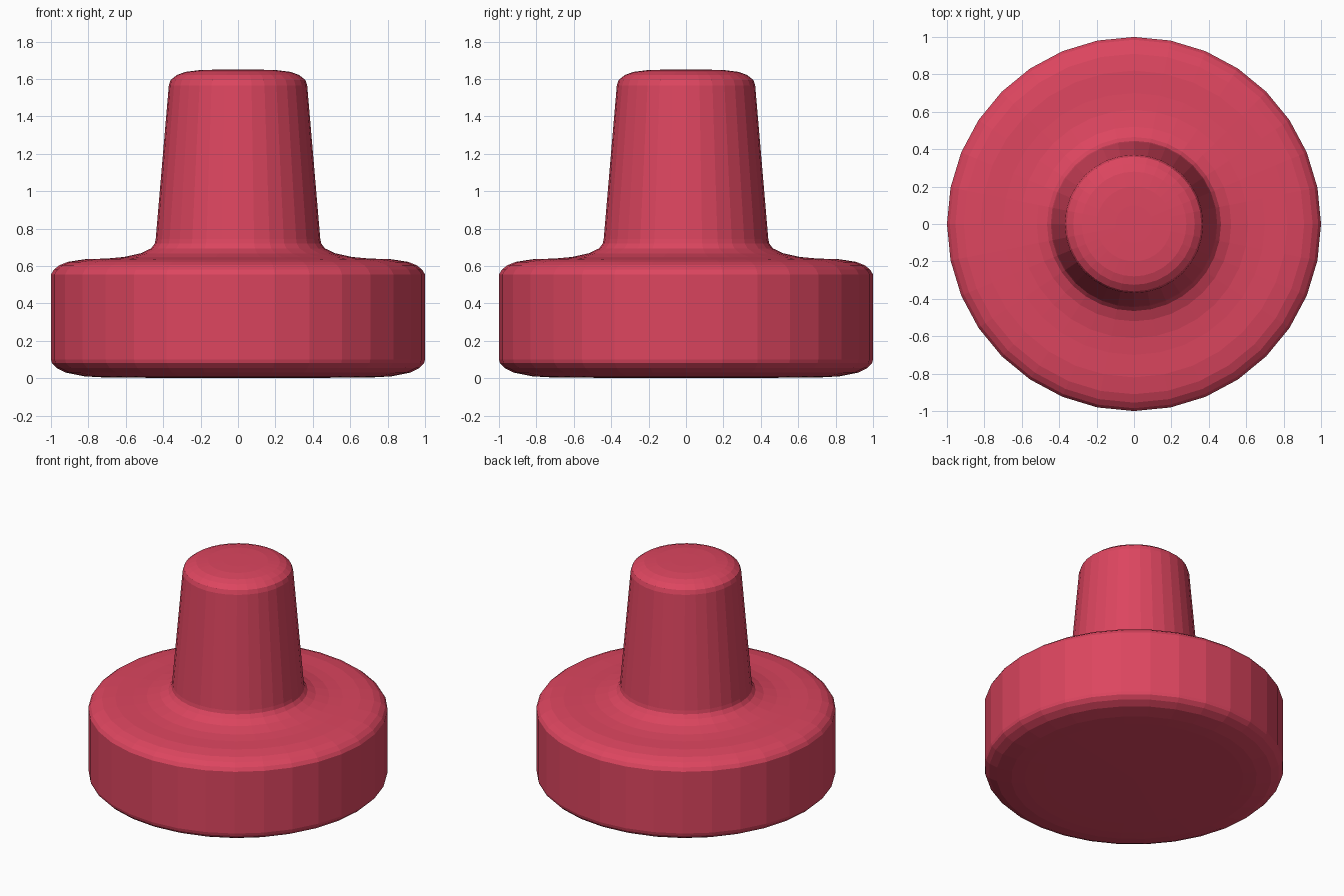
import bpy, bmesh, math

if "Cube" in bpy.data.objects:
    bpy.data.objects.remove(bpy.data.objects["Cube"])

SIDES = 32

# Half profile (radius, height): rounded base, fillet, tapered stem, soft cap
profile = [
    (0.60, 0.003), (0.73, 0.005), (0.82, 0.01), (0.92, 0.03), (0.97, 0.055), (0.995, 0.08), (1.0, 0.10),
    (1.0, 0.555), (0.985, 0.58), (0.955, 0.604), (0.91, 0.622), (0.82, 0.636),
    (0.70, 0.640), (0.61, 0.648), (0.52, 0.668), (0.465, 0.694), (0.445, 0.72),
    (0.44, 0.745), (0.37, 1.565), (0.36, 1.595), (0.325, 1.622), (0.28, 1.638),
    (0.20, 1.648), (0.10, 1.65),
]


def lathe(name, points, z_bottom, z_top):
    bm = bmesh.new()
    rings = []
    for r, z in points:
        rings.append([bm.verts.new((r * math.cos(2 * math.pi * i / SIDES),
                                    r * math.sin(2 * math.pi * i / SIDES), z))
                      for i in range(SIDES)])
    for a, b in zip(rings, rings[1:]):
        for i in range(SIDES):
            j = (i + 1) % SIDES
            bm.faces.new((a[i], a[j], b[j], b[i]))
    # Close both ends at the axis
    low = bm.verts.new((0, 0, z_bottom))
    high = bm.verts.new((0, 0, z_top))
    for i in range(SIDES):
        j = (i + 1) % SIDES
        bm.faces.new((rings[0][j], rings[0][i], low))
        bm.faces.new((rings[-1][i], rings[-1][j], high))
    mesh = bpy.data.meshes.new(name)
    bm.to_mesh(mesh)
    bm.free()
    obj = bpy.data.objects.new(name, mesh)
    bpy.context.collection.objects.link(obj)
    return obj


# One-piece stem and base
knob = lathe("round_base_with_stem", profile, 0.0, 1.65)
red = bpy.data.materials.new("red")
red.diffuse_color = (0.72, 0.06, 0.115, 1)
red.use_nodes = True
red.node_tree.nodes["Principled BSDF"].inputs["Base Color"].default_value = red.diffuse_color
knob.data.materials.append(red)
